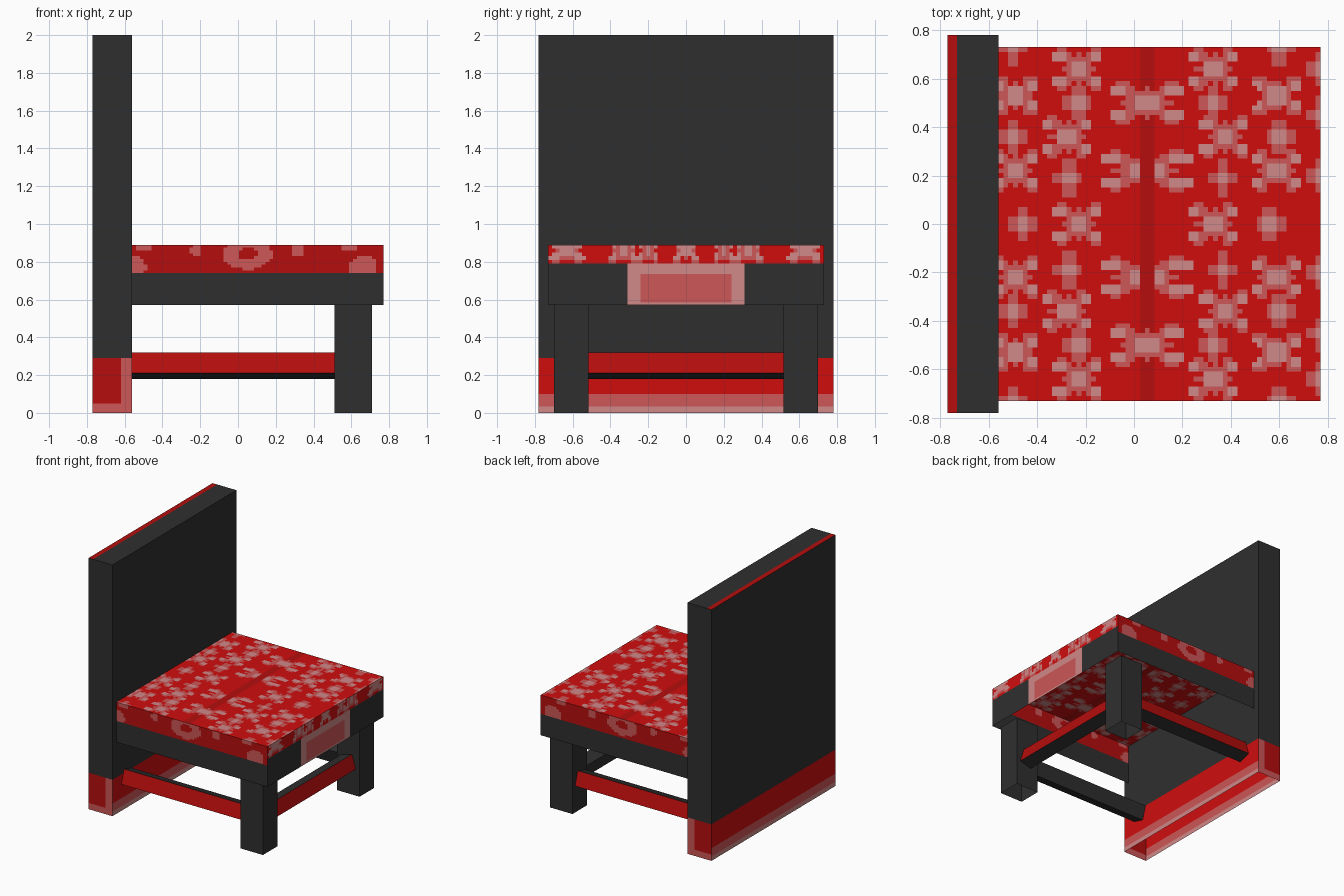
import bpy
import bmesh
import math
from mathutils import Matrix, Vector

cube = bpy.data.objects.get("Cube")
if cube:
    bpy.data.objects.remove(cube, do_unlink=True)

# Palette
CHARCOAL, RED, DARK_RED, PINK, LIGHT_PINK = range(5)
PALETTE = [("charcoal", (47, 47, 47)), ("red", (208, 13, 13)),
           ("dark red", (181, 13, 13)), ("rose pink", (205, 87, 87)),
           ("light pink", (209, 137, 137))]


def linear(value):
    value /= 255
    return value / 12.92 if value <= 0.04045 else ((value + 0.055) / 1.055) ** 2.4


materials = []
for label, rgb in PALETTE:
    mat = bpy.data.materials.new(label)
    mat.use_nodes = True
    colour = [linear(c) for c in rgb] + [1.0]
    mat.diffuse_color = colour
    shader = mat.node_tree.nodes["Principled BSDF"]
    shader.inputs["Base Color"].default_value = colour
    shader.inputs["Roughness"].default_value = 0.8
    materials.append(mat)


def finish(name, bm):
    mesh = bpy.data.meshes.new(name)
    bm.to_mesh(mesh)
    bm.free()
    for mat in materials:
        mesh.materials.append(mat)
    obj = bpy.data.objects.new(name, mesh)
    bpy.context.collection.objects.link(obj)
    return obj


def steps(low, high, size=0.02):
    count = round((high - low) / size)
    return [low + (high - low) * i / count for i in range(count + 1)]


def panel(bm, axis, level, us, vs, sign, rule):
    """Flat sheet across one axis, cut at us and vs, coloured by rule(u, v)."""
    def corner(u, v):
        p = [u, v]
        p.insert(axis, level)
        return bm.verts.new(p)
    grid = [[corner(u, v) for v in vs] for u in us]
    for i in range(len(us) - 1):
        for j in range(len(vs) - 1):
            face = bm.faces.new((grid[i][j], grid[i + 1][j],
                                 grid[i + 1][j + 1], grid[i][j + 1]))
            face.normal_update()
            if face.normal[axis] * sign < 0:
                face.normal_flip()
            face.material_index = rule((us[i] + us[i + 1]) / 2, (vs[j] + vs[j + 1]) / 2)


def plain(u, v):
    return CHARCOAL


# Floral motifs
def blossom(u, v):
    a, b = abs(u), abs(v)
    if max(a, b) > 1 or a + b > 1.75:
        return None
    if math.hypot(a - 0.68, b - 0.62) < 0.36:
        return LIGHT_PINK if a > 0.55 and b < 0.75 else PINK
    if a + b < 0.75 or abs(a - b) < 0.25:
        return LIGHT_PINK if a < 0.35 and b < 0.35 else PINK
    return None


def sprig(u, v):
    a, b = abs(u), abs(v)
    if max(a, b) > 1 or min(a, b) > 0.38:
        return None
    return LIGHT_PINK if max(a, b) < 0.4 else PINK


BLOSSOMS = [(0.28, 0.64), (0.54, 0.53), (0.325, 0.36), (0.54, 0.22), (0.28, 0)]
SPRIGS = [(0.55, 0.36), (0.32, 0.19), (0.51, 0), (0.28, 0.5), (0.55, 0.73),
          (0.72, 0.64), (0.72, 0.2), (0.72, 0.45)]
STRIPE_X = 0.05


def top_pattern(x, y):
    dx, dy = abs(x - STRIPE_X), abs(y)
    stripe = dx < 0.035
    for fy, half, tall in ((0.5, 0.15, 0.09), (0.22, 0.19, 0.085)):
        hit = blossom(dx / half, (dy - fy) / tall)
        if hit is not None and not (stripe and fy < 0.3):
            return hit
    for fx, fy in BLOSSOMS:
        hit = blossom((dx - fx) / 0.1, (dy - fy) / 0.09)
        if hit is not None:
            return hit
    for fx, fy in SPRIGS:
        hit = sprig((dx - fx) / 0.06, (dy - fy) / 0.07)
        if hit is not None:
            return hit
    return DARK_RED if stripe else RED


def side_pattern(x, z):
    dx = abs(x - STRIPE_X)
    ring = math.hypot(dx / 0.13, (z - 0.84) / 0.08)
    if 0.4 < ring < 1:
        return PINK
    if math.hypot(dx - 0.27, z - 0.86) < 0.033:
        return PINK
    if math.hypot(dx - 0.61, (z - 0.77) * 1.2) < 0.075 or (0.5 < dx < 0.58 and z > 0.86):
        return PINK
    return DARK_RED


def front_pattern(y, z):
    dy = abs(y)
    for fy, half in ((0, 0.07), (0.2, 0.05), (0.33, 0.08), (0.63, 0.09)):
        hit = blossom((dy - fy) / half, (z - 0.86) / 0.07)
        if hit is not None:
            return hit
    return RED


# Cushion: thin open shell, patterned on top and three sides
X0, X1, W = -0.56, 0.77, 0.73
bm = bmesh.new()
panel(bm, 2, 0.89, steps(X0, X1), steps(-W, W), 1, top_pattern)
for s in (-1, 1):
    panel(bm, 1, s * W, steps(X0, X1), steps(0.74, 0.89, 0.015), s, side_pattern)
panel(bm, 0, X1, steps(-W, W), steps(0.79, 0.89), 1, front_pattern)
finish("seat_cushion", bm)


# Apron with a pale framed panel at the front
def apron_front(y, z):
    if abs(y) > 0.31:
        return CHARCOAL
    return PINK if abs(y) < 0.24 and 0.585 < z < 0.735 else LIGHT_PINK


bm = bmesh.new()
panel(bm, 0, X1, [-W, -0.31, -0.24, 0.24, 0.31, W], [0.57, 0.585, 0.735, 0.79], 1, apron_front)
for s in (-1, 1):
    panel(bm, 1, s * W, [X0, X1], [0.57, 0.74], s, plain)
finish("seat_apron", bm)


# Backrest: tall slab, open underneath, with a banded base
def base_bands(y, z):
    if z > 0.29:
        return CHARCOAL
    return RED if z > 0.1 else PINK if z > 0.035 else LIGHT_PINK


def base_end(x, z):
    if z > 0.29:
        return CHARCOAL
    return DARK_RED if x < -0.62 and z > 0.05 else PINK


BACK, H = -0.77, 0.78
bm = bmesh.new()
for x, s in ((BACK, -1), (X0, 1)):
    panel(bm, 0, x, [-H, H], [0, 0.035, 0.1, 0.29, 2], s, base_bands)
for s in (-1, 1):
    panel(bm, 1, s * H, [BACK, -0.62, X0], [0, 0.05, 0.29, 2], s, base_end)
panel(bm, 2, 2, [BACK, -0.73, X0], [-H, H], 1,
      lambda x, y: DARK_RED if x < -0.73 else CHARCOAL)
finish("backrest", bm)

# Front legs: square tubes open at the foot
for side, s in (("left", 1), ("right", -1)):
    bm = bmesh.new()
    for x, sx in ((0.51, -1), (0.71, 1)):
        panel(bm, 0, x, sorted((s * 0.515, s * 0.7)), [0, 0.57], sx, plain)
    for y in (0.515, 0.7):
        panel(bm, 1, s * y, [0.51, 0.71], [0, 0.57], s if y > 0.6 else -s, plain)
    panel(bm, 2, 0.57, [0.51, 0.71], sorted((s * 0.515, s * 0.7)), 1, plain)
    finish("front_leg_" + side, bm)


# Stretchers: tilted bars whose outer face is red
def stretcher(name, length, centre, turn):
    bm = bmesh.new()
    bmesh.ops.create_cube(bm, size=1)
    for face in bm.faces:
        face.material_index = DARK_RED if face.normal.y < -0.9 else CHARCOAL
    bm.transform(Matrix.Translation(Vector(centre)) @ Matrix.Rotation(turn, 4, "Z")
                 @ Matrix.Rotation(math.radians(-16.7), 4, "X")
                 @ Matrix.Diagonal((length, 0.104, 0.115, 1)))
    finish(name, bm)


stretcher("side_stretcher_right", 1.07, (-0.025, -0.6, 0.25), 0)
stretcher("side_stretcher_left", 1.07, (-0.025, 0.6, 0.25), math.pi)
stretcher("front_stretcher", 1.03, (0.61, 0, 0.25), math.pi / 2)
